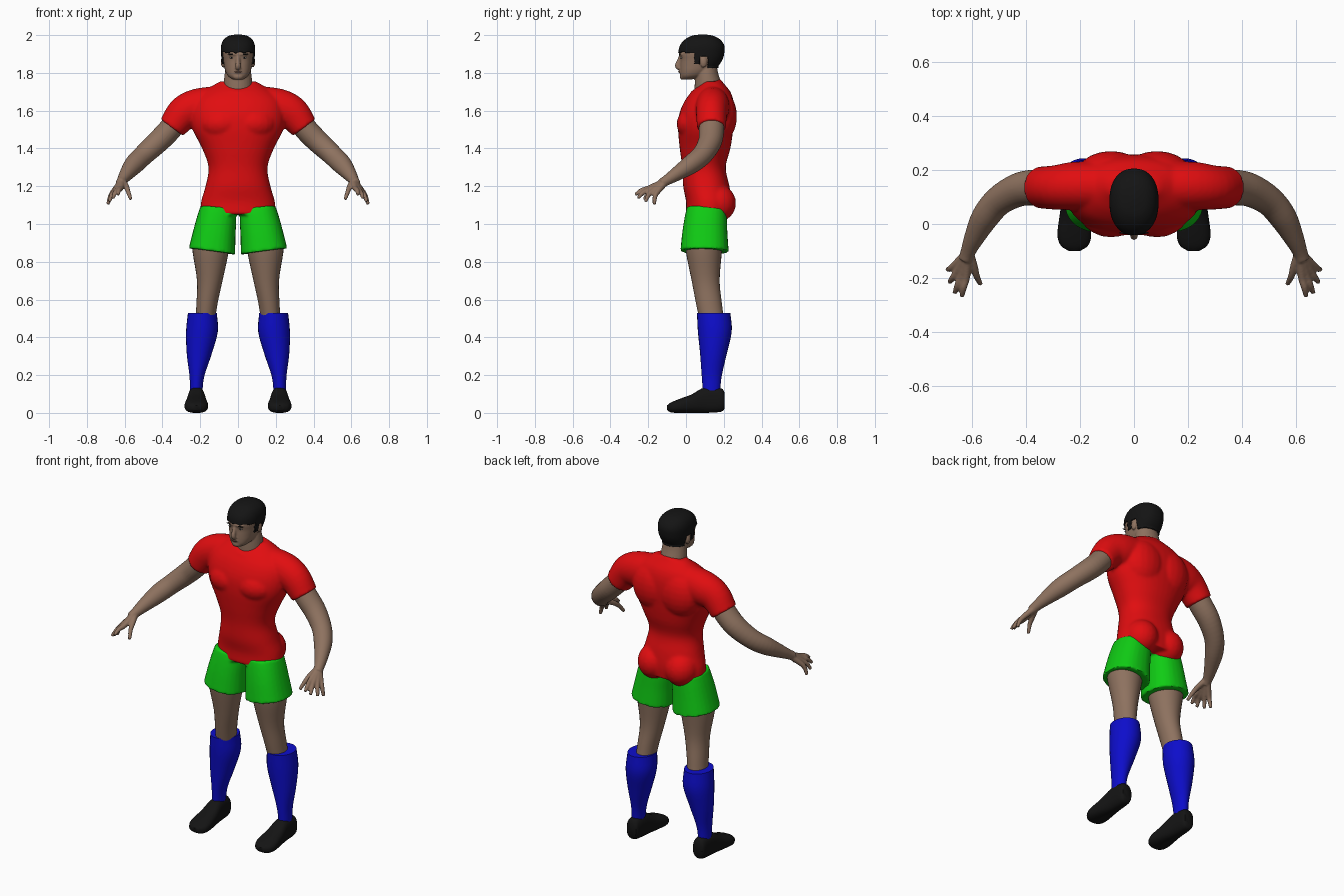
import bpy, bmesh, math
from mathutils import Vector, Matrix
from mathutils.bvhtree import BVHTree

if "Cube" in bpy.data.objects:
    bpy.data.objects.remove(bpy.data.objects["Cube"])

UP, FRONT = Vector((0, 0, 1)), Vector((0, -1, 0))


def material(name, *rgb):
    m = bpy.data.materials.new(name)
    m.use_nodes = True
    m.diffuse_color = (*rgb, 1)
    m.node_tree.nodes["Principled BSDF"].inputs["Base Color"].default_value = (*rgb, 1)
    return m


RED = material("shirt red", 0.75, 0.004, 0.005)
GREEN = material("shorts green", 0.005, 0.6, 0.007)
BLUE = material("sock blue", 0.004, 0.004, 0.6)
SKIN = material("skin", 0.27, 0.168, 0.115)
LIP = material("lip brown", 0.19, 0.1, 0.075)
BLACK = material("hair and shoe black", 0.007, 0.007, 0.007)
WHITE = material("eye white", 0.4, 0.37, 0.34)


def span(x0, x1, y0, y1, z):
    """Horizontal cross-section given by its extents."""
    return ((x0 + x1) / 2, (y0 + y1) / 2, z, (x1 - x0) / 2, (y1 - y0) / 2)


def loft(bm, sections, s=1, axis=None, ref=Vector((0, 1, 0)), power=2.0, n=28, steps=4):
    """Smooth closed tube through (x, y, z, radius_u, radius_v) sections."""
    p = [Vector((s * q[0], *q[1:])) for q in sections]
    p = [2 * p[0] - p[1]] + p + [2 * p[-1] - p[-2]]
    path = []
    for a, b, c, d in zip(p, p[1:], p[2:], p[3:]):
        for k in range(steps):
            t = k / steps
            path.append((2 * b + (c - a) * t + (2 * a - 5 * b + 4 * c - d) * t * t
                         + (3 * b - a - 3 * c + d) * t ** 3) / 2)
    path.append(p[-2])
    rings = []
    for i, q in enumerate(path):
        lo, hi = path[max(i - 1, 0)], path[min(i + 1, len(path) - 1)]
        t = axis or (Vector(hi[:3]) - Vector(lo[:3])).normalized()
        u = ref.cross(t).normalized()
        v = t.cross(u)
        ring = []
        for j in range(n):
            c, w = math.cos(math.tau * j / n), math.sin(math.tau * j / n)
            c = math.copysign(abs(c) ** (2 / power), c) * max(q[3], 0.002)
            w = math.copysign(abs(w) ** (2 / power), w) * max(q[4], 0.002)
            ring.append(bm.verts.new(Vector(q[:3]) + u * c + v * w))
        rings.append(ring)
    for r0, r1 in zip(rings, rings[1:]):
        for j in range(n):
            bm.faces.new((r0[j], r0[(j + 1) % n], r1[(j + 1) % n], r1[j]))
    bm.faces.new(rings[0][::-1])
    bm.faces.new(rings[-1])


def ball(bm, centre, radii, s=1):
    m = Matrix.Translation((s * centre[0], *centre[1:])) @ Matrix.Diagonal((*radii, 1))
    bmesh.ops.create_uvsphere(bm, u_segments=20, v_segments=12, radius=1, matrix=m)


def finish(name, bm, mat, voxel=0, smooth=4):
    """Make the object; with a voxel size, fuse its overlapping volumes."""
    bmesh.ops.recalc_face_normals(bm, faces=bm.faces)
    ob = bpy.data.objects.new(name, bpy.data.meshes.new(name))
    bm.to_mesh(ob.data)
    bm.free()
    bpy.context.scene.collection.objects.link(ob)
    if voxel:
        r = ob.modifiers.new("fuse", "REMESH")
        r.mode, r.voxel_size = "VOXEL", voxel
        f = ob.modifiers.new("soften", "SMOOTH")
        f.factor, f.iterations = 0.5, smooth
        bpy.context.view_layer.update()
        deps = bpy.context.evaluated_depsgraph_get()
        mesh = bpy.data.meshes.new_from_object(ob.evaluated_get(deps))
        ob.modifiers.clear()
        ob.data = mesh
    ob.data.materials.clear()
    ob.data.materials.append(mat)
    ob.data.shade_smooth()
    ob.data.set_sharp_from_angle(angle=math.radians(50))
    return ob


# Shirt: torso, muscles, sleeves and collar
bm = bmesh.new()
torso = [(.2, 0, .235, 1.05), (.195, 0, .24, 1.12), (.172, -.015, .23, 1.2), (.156, -.02, .21, 1.3),
         (.19, -.033, .235, 1.4), (.24, -.042, .25, 1.5), (.25, -.036, .257, 1.58),
         (.235, -.008, .252, 1.65), (.185, .03, .235, 1.7), (.125, .075, .205, 1.738), (.095, .09, .19, 1.755)]
loft(bm, [span(-x, x, y0, y1, z) for x, y0, y1, z in torso], axis=UP, power=2.2, n=40)
for s in (1, -1):
    ball(bm, (.085, .05, 1.53), (.12, .1, .09), s)
    ball(bm, (.085, .18, 1.57), (.13, .09, .14), s)
    ball(bm, (.09, .165, 1.11), (.095, .1, .1), s)
    loft(bm, [(.12, .14, 1.63, .1, .09), (.22, .14, 1.615, .1, .09),
              (.29, .135, 1.585, .09, .082), (.35, .135, 1.51, .074, .077)], s)
collar = Matrix.Translation((0, .108, 1.725)) @ Matrix.Rotation(.4, 4, "X")
for k in range(32):
    a = math.tau * k / 32
    ball(bm, collar @ Vector((.088 * math.cos(a), .077 * math.sin(a), 0)), (.013, .013, .013))
finish("shirt", bm, RED, .009, 5)

# Shorts
bm = bmesh.new()
loft(bm, [span(-.19, .19, .01, .22, 1.09), span(-.2, .2, 0, .22, 1.05)], axis=UP, power=2.3)
for s in (1, -1):
    loft(bm, [(.105, .11, 1.08, .095, .105), (.112, .105, 1.03, .104, .112),
              (.125, .1, .95, .113, .12), (.138, .098, .855, .124, .128)], s, power=2.3)
finish("shorts", bm, GREEN, .008, 3)

# Legs, socks and shoes
LEG = [span(.045, .245, -.005, .2, .93), span(.05, .24, 0, .19, .85), span(.082, .217, .03, .178, .7),
       span(.108, .22, .053, .19, .58), span(.12, .225, .07, .2, .5)]
SOCK = [span(.112, .265, .058, .235, .53), span(.107, .275, .063, .242, .43), span(.14, .271, .075, .215, .31),
        span(.177, .257, .083, .19, .2), span(.187, .255, .088, .182, .13), span(.187, .255, .09, .182, .08)]
SHOE = [(.205, .19, .25, .025, .105), (.185, .182, .26, .006, .13), (.1, .175, .265, 0, .135),
        (.03, .165, .275, 0, .098), (-.04, .158, .283, 0, .072), (-.08, .17, .27, .003, .055),
        (-.1, .2, .24, .015, .04)]
for side, s in (("left", 1), ("right", -1)):
    bm = bmesh.new()
    loft(bm, LEG, s, UP)
    finish(side + "_leg", bm, SKIN)
    bm = bmesh.new()
    loft(bm, SOCK, s, UP)
    finish(side + "_sock", bm, BLUE)
    bm = bmesh.new()
    loft(bm, [((x0 + x1) / 2, y, (z0 + z1) / 2, (x1 - x0) / 2, (z1 - z0) / 2)
              for y, x0, x1, z0, z1 in SHOE], s, FRONT, UP, 2.6)
    finish(side + "_shoe", bm, BLACK)

# Arms with hands; the fingers fan out from the wrist
ARM = [(.3, .135, 1.575, .062, .065), (.37, .135, 1.49, .062, .066), (.43, .125, 1.43, .06, .062),
       (.5, .085, 1.365, .055, .055), (.55, .025, 1.315, .052, .05), (.59, -.05, 1.265, .038, .037),
       (.612, -.1, 1.233, .028, .028), (.622, -.13, 1.215, .026, .026)]
KNUCKLE_TIP = [((.62, -.195, 1.19), (.636, -.268, 1.155)), ((.636, -.187, 1.184), (.662, -.255, 1.137)),
               ((.651, -.173, 1.176), (.682, -.215, 1.118)), ((.662, -.153, 1.168), (.689, -.168, 1.104)),
               ((.592, -.155, 1.2), (.567, -.222, 1.13))]
for side, s in (("left", 1), ("right", -1)):
    bm = bmesh.new()
    loft(bm, ARM, s)
    for knuckle, tip in KNUCKLE_TIP:
        k, t = Vector(knuckle), Vector(tip)
        mid = (k + t) / 2 + Vector((.002, -.004, .006))
        loft(bm, [(.612, -.105, 1.228, .02, .02), (*k, .015, .015), (*mid, .0125, .0125), (*t, .009, .009)],
             s, ref=UP, n=12)
    finish(side + "_arm", bm, SKIN, .005, 3)

# Head: neck, skull, face features and ears
bm = bmesh.new()
loft(bm, [span(-.08, .08, .045, .2, 1.66), span(-.076, .076, .046, .187, 1.74),
          span(-.07, .07, .05, .17, 1.8), span(-.06, .06, .06, .16, 1.86)], axis=UP)
skull = [(.028, -.018, .03, 1.765), (.053, -.029, .09, 1.783), (.067, -.031, .13, 1.81),
         (.074, -.031, .165, 1.84), (.079, -.03, .185, 1.87), (.083, -.034, .195, 1.9),
         (.083, -.027, .197, 1.94), (.072, -.003, .178, 1.97), (.048, .03, .145, 1.989), (.015, .07, .105, 1.996)]
loft(bm, [span(-x, x, y0, y1, z) for x, y0, y1, z in skull], axis=UP, power=2.3, n=40)
loft(bm, [(0, -.026, 1.893, .01, .01), (0, -.036, 1.865, .011, .012), (0, -.045, 1.838, .014, .014),
          (0, -.036, 1.822, .015, .012)], n=16)
ball(bm, (0, -.021, 1.899), (.052, .018, .011))
ball(bm, (0, -.018, 1.781), (.028, .015, .018))
ball(bm, (0, -.026, 1.807), (.022, .013, .012))
for s in (1, -1):
    ball(bm, (.079, .093, 1.858), (.012, .019, .03), s)
head = finish("head", bm, SKIN, .0045, 4)


# Hair: a raised shell over the skull, above a hairline that varies front to back
def hairline(c):
    if c.y < .045:
        return 1.908 + .004 * math.sin(c.x * 150)
    if c.y < .073:
        return 1.848
    return 1.888 if c.y < .116 else 1.825


bm = bmesh.new()
bm.from_mesh(head.data)
bmesh.ops.delete(bm, geom=[f for f in bm.faces if f.calc_center_median().z < hairline(f.calc_center_median())],
                 context="FACES")
bm.normal_update()
for vert, normal in [(v, v.normal.copy()) for v in bm.verts]:
    vert.co += normal * .007
hair = finish("hair", bm, BLACK)
shell = hair.modifiers.new("thickness", "SOLIDIFY")
shell.thickness, shell.offset = .009, -1

# Painted face details laid on the skin
tree = BVHTree.FromPolygons([v.co for v in head.data.vertices], [p.vertices for p in head.data.polygons])


def face_mark(name, x, z, rx, rz, mat, lift=0):
    hit = tree.ray_cast(Vector((x, -1, z)), Vector((0, 1, 0)))[0]
    bm = bmesh.new()
    ball(bm, (x, hit.y - lift, z), (rx, .004, rz))
    finish(name, bm, mat)


for side, s in (("left", 1), ("right", -1)):
    face_mark(side + "_brow", s * .035, 1.899, .02, .0035, BLACK)
    face_mark(side + "_eye", s * .034, 1.881, .012, .0045, WHITE)
    face_mark(side + "_iris", s * .034, 1.881, .0045, .0045, BLACK, .0015)
face_mark("mouth", 0, 1.806, .021, .0035, LIP)
